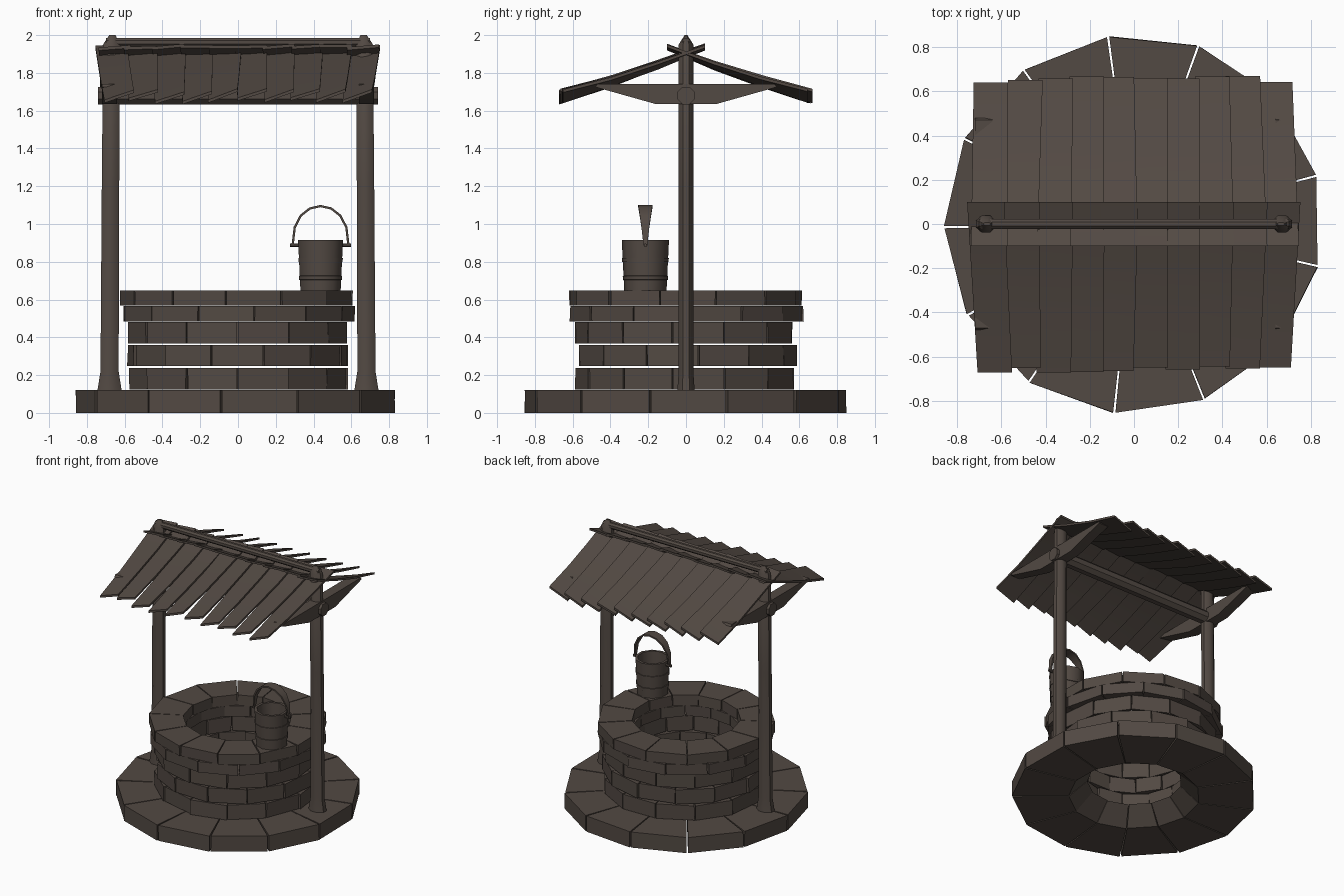
import bpy, bmesh, math, random
from mathutils import Vector

random.seed(4)
cube = bpy.data.objects.get("Cube")
if cube:
    bpy.data.objects.remove(cube, do_unlink=True)

mat = bpy.data.materials.new("dark_brown")
mat.use_nodes = True
COLOUR = (0.085, 0.067, 0.056, 1)
mat.diffuse_color = COLOUR
shader = mat.node_tree.nodes["Principled BSDF"]
shader.inputs["Base Color"].default_value = COLOUR
shader.inputs["Roughness"].default_value = 0.9


def finish(name, bm, angle=40):
    bmesh.ops.recalc_face_normals(bm, faces=bm.faces[:])
    mesh = bpy.data.meshes.new(name)
    bm.to_mesh(mesh)
    bm.free()
    mesh.materials.append(mat)
    obj = bpy.data.objects.new(name, mesh)
    bpy.context.collection.objects.link(obj)
    bpy.ops.object.select_all(action='DESELECT')
    obj.select_set(True)
    bpy.context.view_layer.objects.active = obj
    bpy.ops.object.shade_smooth_by_angle(angle=math.radians(angle))
    return obj


def jit(a):
    return random.uniform(-a, a)


def loft(bm, sections, closed=False):
    """Skin a list of point loops, capping the ends unless closed."""
    rings = [[bm.verts.new(p) for p in s] for s in sections]
    n = len(rings[0])
    pairs = list(zip(rings, rings[1:])) + ([(rings[-1], rings[0])] if closed else [])
    for a, b in pairs:
        for i in range(n):
            bm.faces.new((a[i], a[(i + 1) % n], b[(i + 1) % n], b[i]))
    if not closed:
        bm.faces.new(rings[0][::-1])
        bm.faces.new(rings[-1])


def oval(x, y, z, rx, ry, sides=8):
    turn = math.pi / sides
    return [(x + rx * math.cos(turn + math.tau * i / sides),
             y + ry * math.sin(turn + math.tau * i / sides), z) for i in range(sides)]


# Rings of wedge shaped stones
def stone_ring(name, z0, z1, outer, inner_low, inner_high, start, rough):
    bm = bmesh.new()
    count = 13
    step = math.tau / count
    for i in range(count):
        shift = jit(rough)
        ends = []
        for a in (start + i * step + 0.006, start + (i + 1) * step - 0.006):
            prof = ((inner_low, z0), (outer, z0), (outer, z1), (inner_high, z1))
            ends.append([((r + shift + jit(rough / 2)) * math.cos(a),
                          (r + shift + jit(rough / 2)) * math.sin(a), z) for r, z in prof])
        loft(bm, ends)
    return finish(name, bm)


START = math.radians(14.8)
HALF = math.pi / 13
stone_ring("base_stones", 0, 0.12, 0.855, 0.46, 0.33, START, 0.004)
for k, z in enumerate((0.125, 0.247, 0.368)):
    stone_ring(f"wall_course_{k + 1}", z, z + 0.112, 0.58, 0.39, 0.39,
               START + HALF * (k % 2) + 0.1, 0.008)
stone_ring("cap_course_lower", 0.485, 0.566, 0.62, 0.38, 0.38, START + HALF, 0.006)
stone_ring("cap_course_upper", 0.568, 0.648, 0.62, 0.38, 0.38, START, 0.006)

# Posts with flared feet and pointed tops, and the braces across them
for side, label in ((1, "left"), (-1, "right")):
    x = 0.675 * side
    bm = bmesh.new()
    loft(bm, [oval(x + dx * side, 0, z, rx, ry) for z, rx, ry, dx in (
        (0.115, 0.07, 0.05, 0.005), (0.22, 0.052, 0.042, 0.005), (1.2, 0.05, 0.042, 0),
        (1.95, 0.048, 0.042, -0.005), (2.0, 0.018, 0.008, -0.01))])
    finish(label + "_post", bm)

    bm = bmesh.new()
    outline = ((-0.48, 1.725), (-0.16, 1.635), (0.16, 1.635), (0.48, 1.725), (0.47, 1.74), (-0.47, 1.74))
    loft(bm, [[(x + w * side, y, z) for y, z in outline] for w in (-0.035, 0.045)])
    finish(label + "_roof_brace", bm)

# Poles running between the posts
for name, z, r, reach in (("cross_beam", 1.68, 0.05, 0.74), ("ridge_pole", 1.962, 0.024, 0.7)):
    bm = bmesh.new()
    loft(bm, [[(sx * reach, p[0], z + p[1]) for p in oval(0, 0, 0, r, r)] for sx in (-1, 1)])
    finish(name, bm)

# Overlapping twisted roof planks, each running a little past the ridge
PLANKS = 10
for side, label in ((-1, "front"), (1, "back")):
    bm = bmesh.new()
    for i in range(PLANKS):
        u = (i + 0.5) / PLANKS * 2 - 1
        end = 0.66 + jit(0.02)
        lift = jit(0.006)
        skew = jit(0.02)
        sections = []
        for t in (0, 0.33, 0.66, 1):
            d = -0.1 + (end + 0.1) * t
            z = 1.895 - 0.345 * d + lift - 0.012 * math.sin(t * math.pi)
            x = u * (0.735 - 0.025 * t) + skew * (t - 0.5)
            half = 0.084 - 0.006 * t
            tilt = 0.004 + 0.022 * t + jit(0.004)
            sections.append([(x - half, side * d, z - tilt), (x + half, side * d, z + tilt),
                             (x + half, side * d, z + tilt + 0.016),
                             (x - half, side * d, z - tilt + 0.016)])
        loft(bm, sections)
    finish(label + "_roof_planks", bm)

# Bucket standing on the rim
BX, BY = 0.437, -0.215
bm = bmesh.new()
loft(bm, [oval(BX, BY, z, r, r, 10) for z, r in (
    (0.648, 0.112), (0.915, 0.125), (0.915, 0.105), (0.69, 0.095))])
finish("bucket", bm)

for k, (z, r) in enumerate(((0.715, 0.119), (0.81, 0.123))):
    bm = bmesh.new()
    loft(bm, [oval(BX, BY, z + dz, r + dr, r + dr, 10) for dz, dr in (
        (-0.013, -0.008), (-0.01, 0), (0.01, 0.001), (0.013, -0.008))], closed=True)
    finish(f"bucket_band_{k + 1}", bm)

# Arched handle, broad at the top and narrow at the ends
bm = bmesh.new()
sections = []
for i in range(9):
    a = math.pi * i / 8
    mid = Vector((BX - 0.148 * math.cos(a), BY, 0.885 + 0.21 * math.sin(a) ** 0.8))
    out = Vector((-math.cos(a), 0, math.sin(a))) * 0.006
    wide = Vector((0, 0.01 + 0.028 * math.sin(a), 0))
    sections.append([mid - wide - out, mid + wide - out, mid + wide + out, mid - wide + out])
loft(bm, sections)
finish("bucket_handle", bm)

# Pegs that hold the handle
for side, label in ((1, "left"), (-1, "right")):
    bm = bmesh.new()
    loft(bm, [[(BX + side * d, BY + p[0], 0.888 + p[1]) for p in oval(0, 0, 0, 0.01, 0.01, 6)]
              for d in (0.11, 0.162)])
    finish(label + "_handle_peg", bm)
